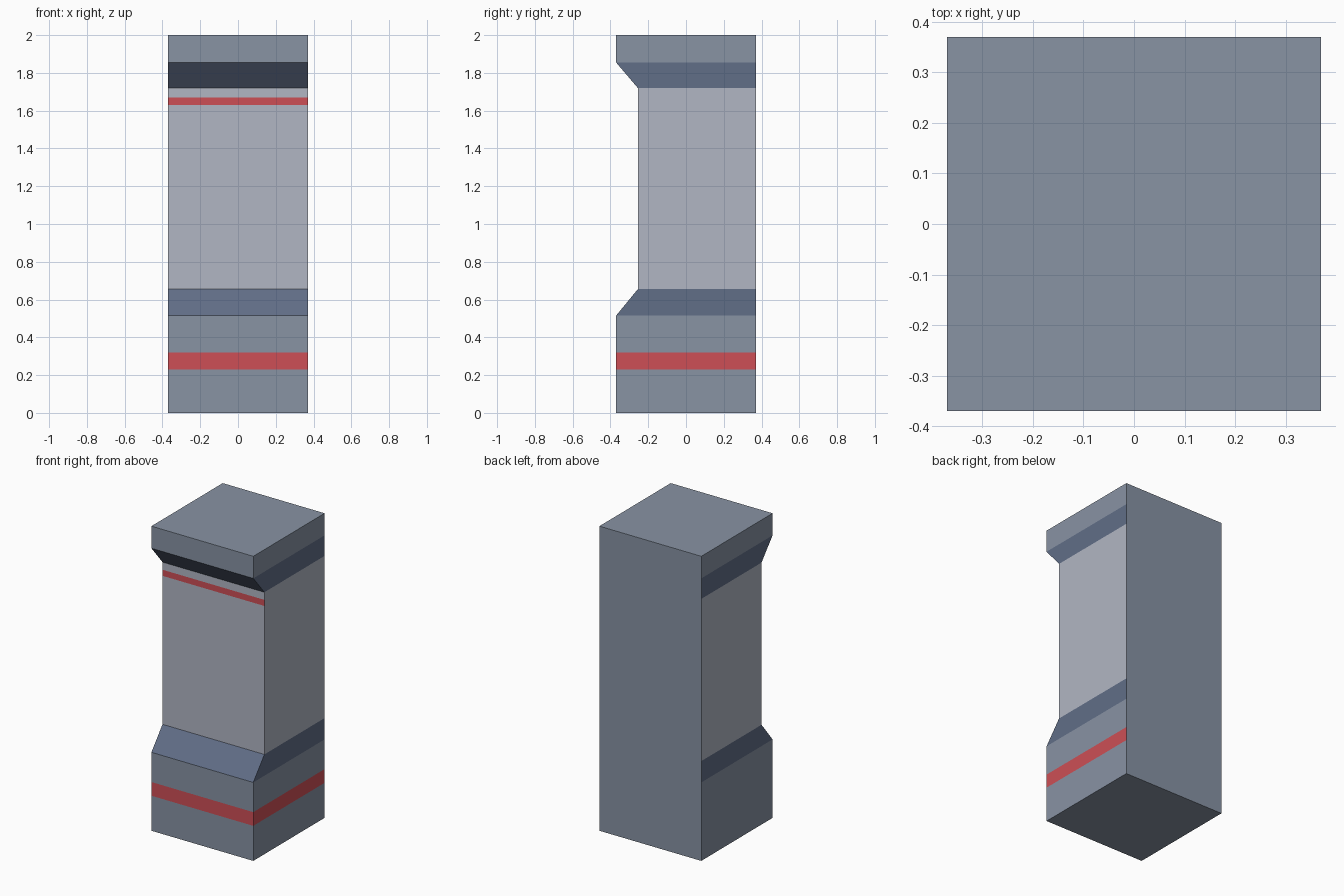
import bpy, bmesh

if "Cube" in bpy.data.objects:
    bpy.data.objects.remove(bpy.data.objects["Cube"])


def material(name, rgb):
    """Flat colour given as sRGB 0-255, stored as linear."""
    lin = [((c / 255 + 0.055) / 1.055) ** 2.4 for c in rgb]
    m = bpy.data.materials.new(name)
    m.diffuse_color = (*lin, 1)
    m.use_nodes = True
    m.node_tree.nodes["Principled BSDF"].inputs["Base Color"].default_value = m.diffuse_color
    return m


STEEL, TRIM, PANEL, RED = range(4)
mats = [material("steel grey", (136, 147, 164)),
        material("blue grey trim", (97, 110, 135)),
        material("light grey panel", (177, 182, 195)),
        material("red stripe", (205, 79, 86))]

W = 0.37        # half width and depth
WAIST = -0.255  # recessed front
Z_BASE, Z_LOW, Z_HIGH, Z_CAP, Z_TOP = 0.515, 0.655, 1.72, 1.855, 2.0

# Column: side profile (y, z) extruded across x
profile = [(W, 0), (-W, 0), (-W, Z_BASE), (WAIST, Z_LOW),
           (WAIST, Z_HIGH), (-W, Z_CAP), (-W, Z_TOP), (W, Z_TOP)]
bm = bmesh.new()
side = bm.faces.new([bm.verts.new((-W, y, z)) for y, z in profile])
ext = bmesh.ops.extrude_face_region(bm, geom=[side], use_keep_orig=True)
bmesh.ops.translate(bm, vec=(2 * W, 0, 0),
                    verts=[v for v in ext["geom"] if isinstance(v, bmesh.types.BMVert)])

# Cut colour boundaries
for z in (0.23, 0.32, Z_BASE, Z_LOW, 1.63, 1.67, Z_HIGH, Z_CAP):
    bmesh.ops.bisect_plane(bm, geom=bm.verts[:] + bm.edges[:] + bm.faces[:],
                           dist=1e-5, plane_co=(0, 0, z), plane_no=(0, 0, 1))
bmesh.ops.recalc_face_normals(bm, faces=bm.faces)

# Colour by height and direction; the back, top and bottom stay steel
for f in bm.faces:
    n, z = f.normal, f.calc_center_median().z
    front, right = n.y < -0.5, n.x > 0.5
    if n.y > 0.5 or abs(n.z) > 0.9:
        f.material_index = STEEL
    elif (front or right) and 0.23 < z < 0.32:
        f.material_index = RED
    elif front and 1.63 < z < 1.67:
        f.material_index = RED
    elif Z_LOW < z < Z_HIGH:
        f.material_index = PANEL
    elif Z_BASE < z < Z_CAP:
        f.material_index = TRIM
    else:
        f.material_index = STEEL

mesh = bpy.data.meshes.new("column")
bm.to_mesh(mesh)
bm.free()
for m in mats:
    mesh.materials.append(m)
bpy.context.collection.objects.link(bpy.data.objects.new("column", mesh))
